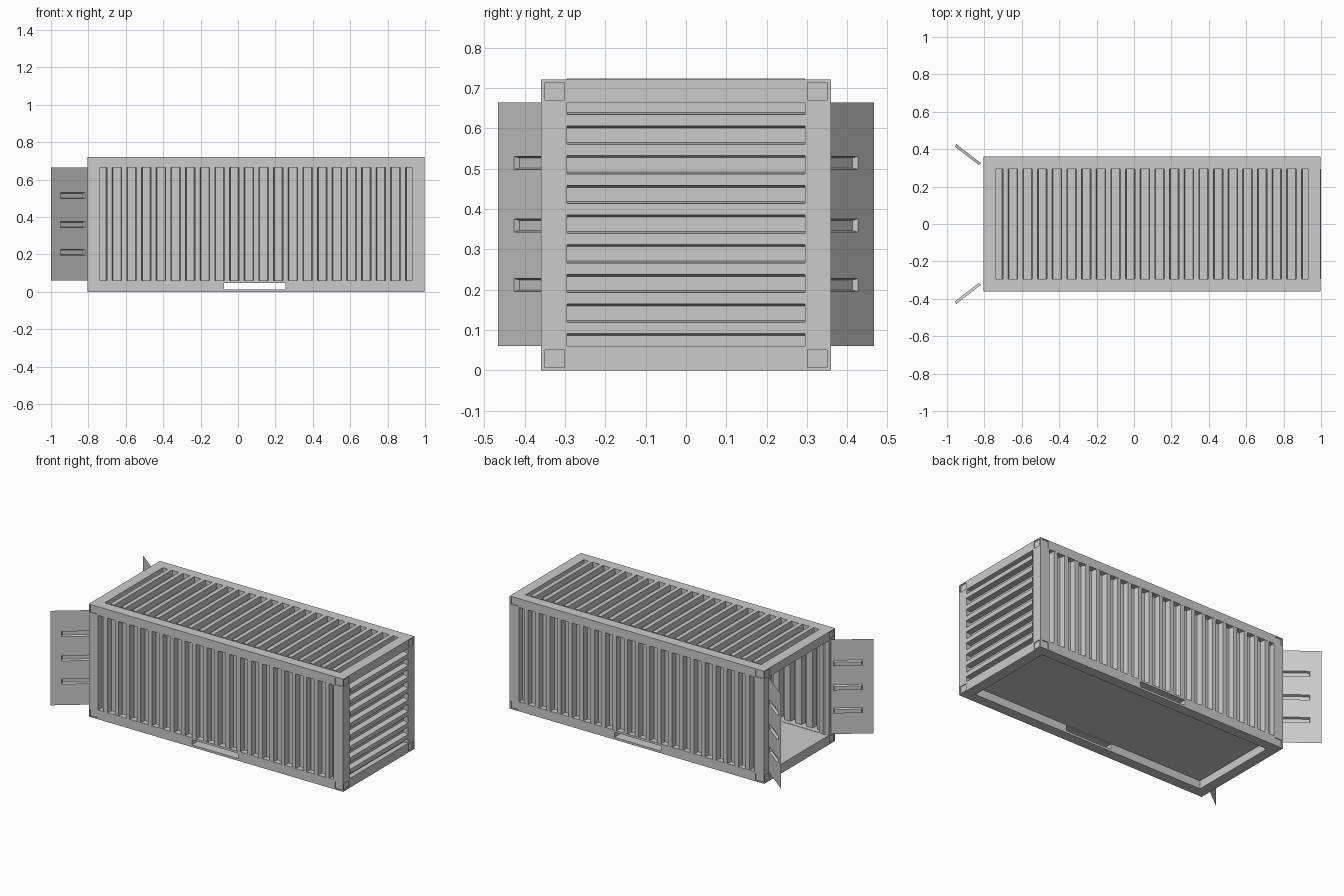
import bpy, bmesh
from mathutils import Vector

if "Cube" in bpy.data.objects:
    bpy.data.objects.remove(bpy.data.objects["Cube"])

X0, X1, W, H = -0.805, 0.997, 0.36, 0.721     # frame outer limits
PX0, PX1, PW, PZ0, PZ1 = -0.738, 0.93, 0.295, 0.06, 0.665   # panel openings
DEPTH, SLOPE = 0.035, 0.005


def finish(name, bm):
    me = bpy.data.meshes.new(name)
    bm.to_mesh(me)
    bm.free()
    ob = bpy.data.objects.new(name, me)
    bpy.context.collection.objects.link(ob)
    return ob


def box(name, x0, x1, y0, y1, z0, z1):
    bm = bmesh.new()
    bmesh.ops.create_cube(bm, size=1)
    for v in bm.verts:
        v.co = Vector((x0 if v.co.x < 0 else x1,
                       y0 if v.co.y < 0 else y1,
                       z0 if v.co.z < 0 else z1))
    return finish(name, bm)


def cut(ob, *limits):
    c = box("cutter", *limits)
    c.hide_render = True
    m = ob.modifiers.new("cut", 'BOOLEAN')
    m.operation, m.solver, m.object = 'DIFFERENCE', 'EXACT', c
    bpy.context.view_layer.objects.active = ob
    bpy.ops.object.modifier_apply(modifier=m.name)
    bpy.data.objects.remove(c)


def orient(bm, outward):
    bm.normal_update()
    for f in bm.faces:
        if f.normal.dot(outward) < -1e-4:
            f.normal_flip()


# Frame of rails and corner posts, opened along all three axes
frame = box("frame", X0, X1, -W, W, 0, H)
cut(frame, -2, 2, -PW, PW, PZ0, PZ1)
cut(frame, PX0, PX1, -2, 2, PZ0, PZ1)
cut(frame, PX0, PX1, -PW, PW, -1, 2)
# Slots through the bottom rails
cut(frame, -0.075, 0.255, -2, 2, 0.014, 0.047)
# Shallow corner pockets on ends and sides
e = 0.005
for s in (-1, 1):
    for z in (0.007, 0.671):
        y0, y1 = sorted((s * 0.301, s * 0.35))
        cut(frame, X1 - e, X1 + 1, y0, y1, z, z + 0.043)
        cut(frame, X0 - 1, X0 + e, y0, y1, z, z + 0.043)
        y0, y1 = sorted((s * (W - e), s * (W + 1)))
        for x in (X0 + 0.01, 0.938):
            cut(frame, x, x + 0.049, y0, y1, z, z + 0.043)


# Corrugated sheets: ridges along v, repeating along u
def corrugated(name, u0, u1, v0, v1, first, pitch, count, ridge, place, outward):
    prof = [(u0, DEPTH)]
    for k in range(count):
        a = first + k * pitch
        b = a + ridge
        prof += [(a - SLOPE, DEPTH), (a, 0), (b, 0), (b + SLOPE, DEPTH)]
    prof.append((u1, DEPTH))
    bm = bmesh.new()
    rows = [[bm.verts.new(place(u, v, d)) for u, d in prof] for v in (v0, v1)]
    for i in range(len(prof) - 1):
        bm.faces.new((rows[0][i], rows[0][i + 1], rows[1][i + 1], rows[1][i]))
    orient(bm, Vector(outward))
    return finish(name, bm)


LONG = (-0.70, 0.0784, 21, 0.027)
for s, n in ((-1, "front_wall"), (1, "back_wall")):
    corrugated(n, PX0, PX1, PZ0, PZ1, *LONG,
               lambda u, v, d: (u, s * (W - 0.001 - d), v), (0, s, 0))
corrugated("roof", PX0, PX1, -PW, PW, *LONG,
           lambda u, v, d: (u, v, H + 0.003 - d), (0, 0, 1))
corrugated("end_wall", PZ0, PZ1, -PW, PW, 0.091, 0.0736, 8, 0.028,
           lambda u, v, d: (1.0 - d, v, u), (1, 0, 0))

# Floor above the bottom rails
box("floor", PX0 - 0.005, PX1 + 0.005, -PW - 0.005, PW + 0.005, 0.052, 0.058)

# Open doors: thin sheets with three pressed dents each
ts = (0, 0.06, 0.228, 0.292)
zs = (PZ0, 0.195, 0.228, 0.343, 0.376, 0.498, 0.531, PZ1)
for s, n in ((-1, "front_door"), (1, "back_door")):
    bm = bmesh.new()
    g = [[bm.verts.new((-0.77 - 0.79 * t, s * (0.288 + 0.61 * t), z)) for z in zs]
         for t in ts]
    dents = []
    for i in range(3):
        for j in range(7):
            f = bm.faces.new((g[i][j], g[i + 1][j], g[i + 1][j + 1], g[i][j + 1]))
            if i == 1 and j % 2 == 1:
                dents.append(f)
    orient(bm, Vector((0.61, s * 0.79, 0)))
    bmesh.ops.inset_individual(bm, faces=dents, thickness=0.006, depth=-0.015)
    finish(n, bm)
